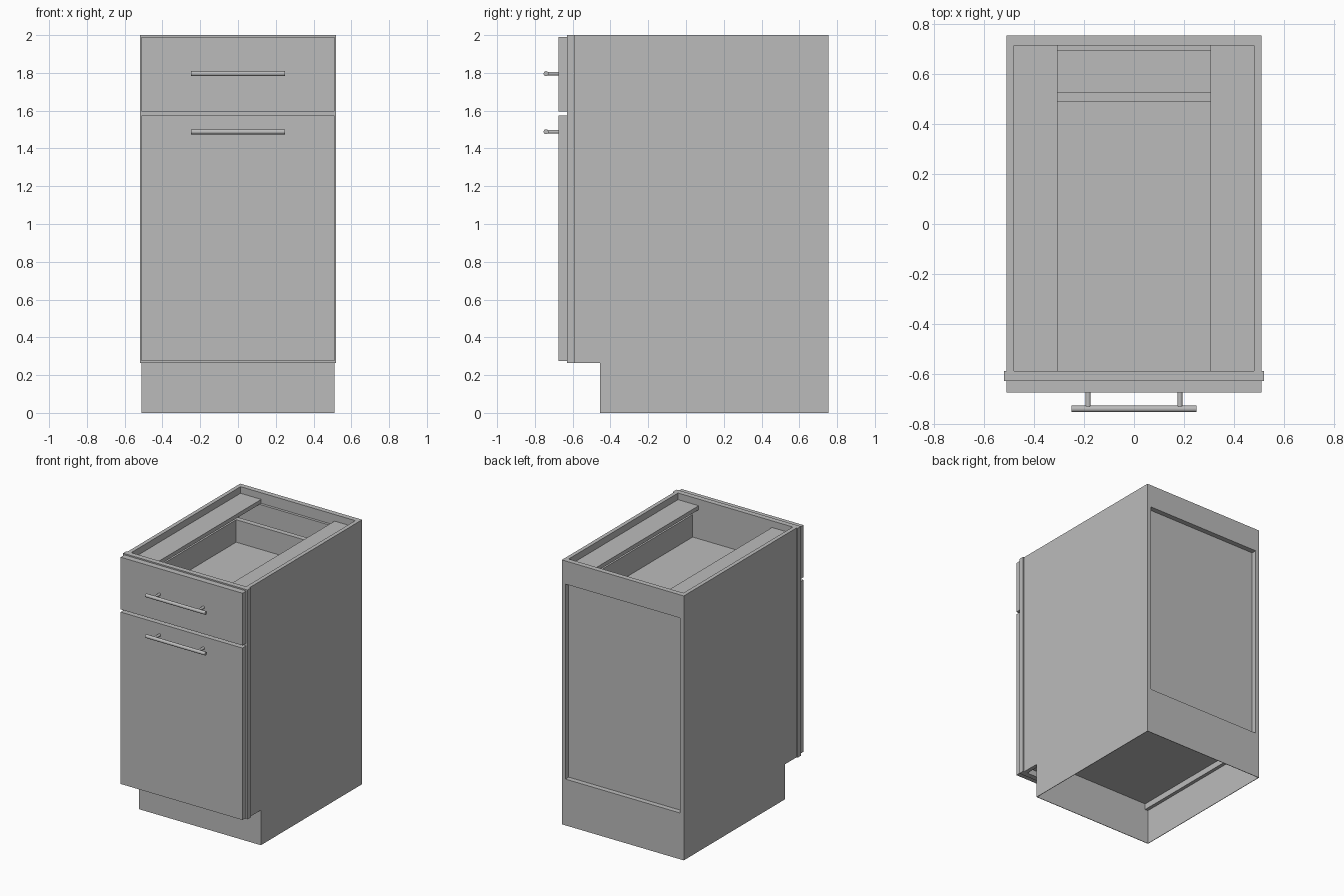
import bpy
import bmesh
from math import pi
from mathutils import Matrix, Vector

old = bpy.data.objects.get("Cube")
if old:
    bpy.data.objects.remove(old, do_unlink=True)

GREY = (0.5, 0.5, 0.5, 1)
grey = bpy.data.materials.new("plain grey")
grey.use_nodes = True
grey.diffuse_color = GREY
grey.node_tree.nodes["Principled BSDF"].inputs["Base Color"].default_value = GREY


def finish(name, bm):
    mesh = bpy.data.meshes.new(name)
    bmesh.ops.recalc_face_normals(bm, faces=bm.faces)
    bm.to_mesh(mesh)
    bm.free()
    mesh.materials.append(grey)
    obj = bpy.data.objects.new(name, mesh)
    bpy.context.collection.objects.link(obj)
    return obj


def box(name, x, y, z):
    """Box from (low, high) pairs on each axis."""
    bm = bmesh.new()
    bmesh.ops.create_cube(bm, size=1)
    for v in bm.verts:
        v.co = Vector([(a + b) / 2 + c * (b - a) for (a, b), c in zip((x, y, z), v.co)])
    return finish(name, bm)


def wide(name, half, y, z):
    return box(name, (-half, half), y, z)


def cut(obj, *cutters):
    """Subtract the cutters, keep the result and delete the cutters."""
    for c in cutters:
        mod = obj.modifiers.new("cut", 'BOOLEAN')
        mod.operation, mod.solver, mod.object = 'DIFFERENCE', 'EXACT', c
    deps = bpy.context.evaluated_depsgraph_get()
    mesh = bpy.data.meshes.new_from_object(obj.evaluated_get(deps))
    obj.modifiers.clear()
    obj.data = mesh
    for c in cutters:
        bpy.data.objects.remove(c, do_unlink=True)


FRONT, BACK, TOE = -0.59, 0.755, -0.455     # carcass depth and toe board
W, IN, INNER_BACK = 0.51, 0.48, 0.716       # outer and inner half widths
LOW, DECK = 0.265, 0.35                     # toe space height, deck top

# Carcass: side outline with a toe notch, hollowed out
bm = bmesh.new()
outline = [(TOE, 0), (BACK, 0), (BACK, 2), (FRONT, 2), (FRONT, LOW), (TOE, LOW)]
face = bm.faces.new([bm.verts.new((-W, y, z)) for y, z in outline])
side = bmesh.ops.extrude_face_region(bm, geom=[face])["geom"]
bmesh.ops.translate(bm, vec=(2 * W, 0, 0),
                    verts=[v for v in side if isinstance(v, bmesh.types.BMVert)])
carcass = finish("carcass", bm)
cut(carcass,
    wide("interior_cut", IN, (-1, INNER_BACK), (DECK, 3)),
    wide("back_opening_cut", IN, (0.6, 1), (DECK, 1.825)),
    wide("base_cut", W - 0.004, (TOE + 0.004, BACK - 0.004), (-1, LOW)),
    wide("deck_cut", IN, (TOE + 0.004, INNER_BACK), (-0.5, 0.31)),
    wide("overhang_cut", IN, (-1, TOE), (0.1, 0.31)))

wide("back_panel", IN, (0.696, INNER_BACK), (DECK, 1.92))

# Face frame with drawer and door openings
frame = wide("face_frame", 0.52, (-0.63, FRONT), (LOW, 2))
cut(frame,
    wide("drawer_cut", 0.4, (-1, 0), (1.66, 1.87)),
    wide("door_cut", 0.43, (-1, 0), (DECK, 1.55)))

# Fronts
wide("drawer_front", W, (-0.675, -0.63), (1.595, 1.99))
wide("door", W, (-0.675, -0.63), (0.275, 1.575))

# Drawer box
wide("drawer_bottom", 0.397, (-0.63, 0.528), (1.67, 1.70))
wide("drawer_box_front", 0.397, (-0.63, FRONT), (1.70, 1.87))
wide("drawer_box_back", 0.357, (0.488, 0.528), (1.70, 1.87))

# Paired drawer sides and top support strips
for label, s in (("left", 1), ("right", -1)):
    for part, a, b, end, z in (("drawer_side", 0.357, 0.397, 0.528, (1.70, 1.87)),
                               ("top_strip", 0.307, IN, INNER_BACK, (1.92, 1.95))):
        box(f"{label}_{part}", sorted((s * a, s * b)), (FRONT, end), z)


def rod(bm, centre, radius, length, axis):
    turn = Matrix.Rotation(pi / 2, 4, axis)
    bmesh.ops.create_cone(bm, cap_ends=True, segments=24, radius1=radius, radius2=radius,
                          depth=length, matrix=Matrix.Translation(centre) @ turn)


# Bar handles on two posts
for name, z in (("drawer_handle", 1.796), ("door_handle", 1.488)):
    bm = bmesh.new()
    rod(bm, (0, -0.741, z), 0.013, 0.5, 'Y')
    for x in (-0.184, 0.184):
        rod(bm, (x, -0.707, z), 0.01, 0.066, 'X')
    handle = finish(name, bm)
    bpy.ops.object.select_all(action='DESELECT')
    handle.select_set(True)
    bpy.context.view_layer.objects.active = handle
    bpy.ops.object.shade_smooth_by_angle()
